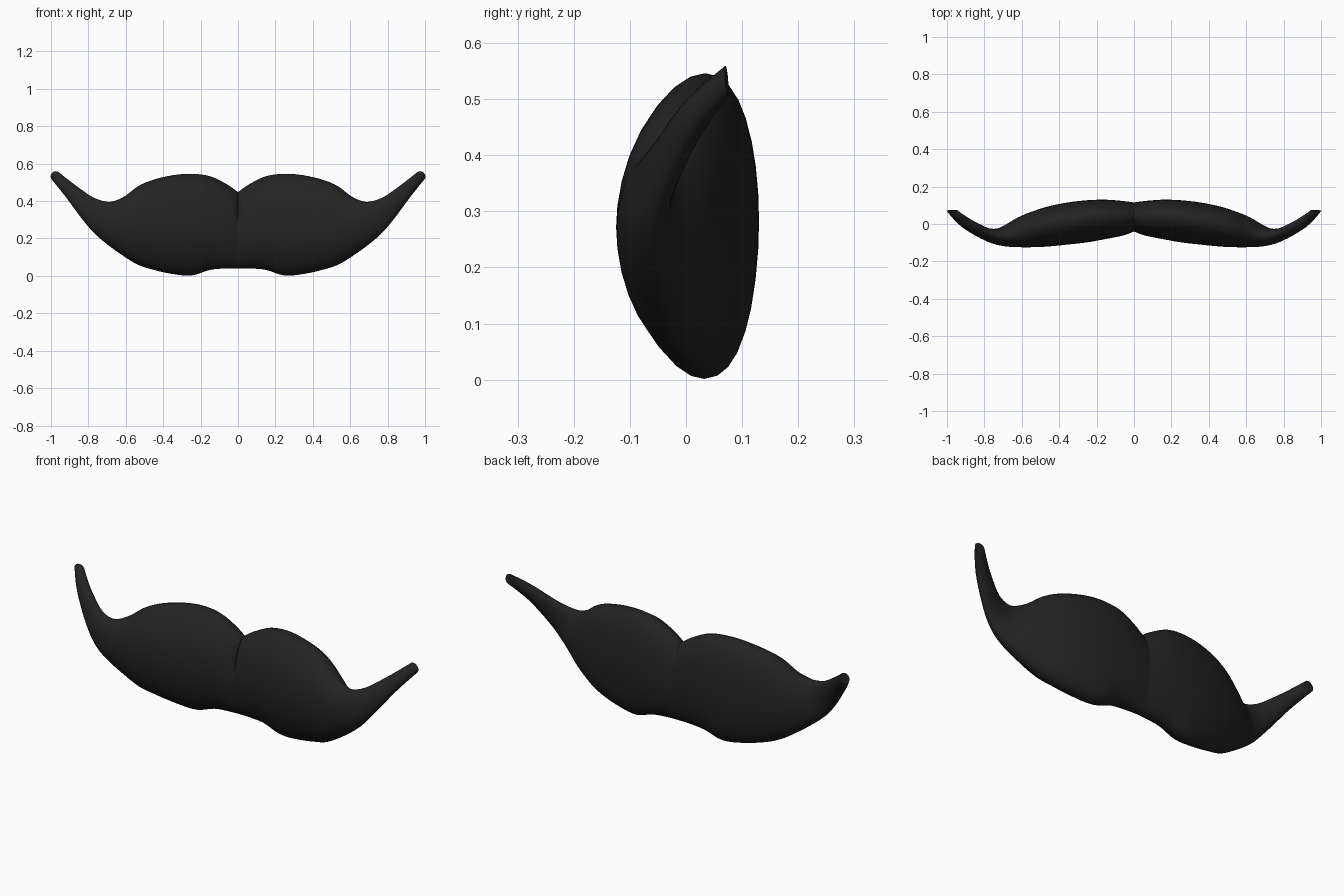
import bpy, bmesh, math
from mathutils import Vector

if "Cube" in bpy.data.objects:
    bpy.data.objects.remove(bpy.data.objects["Cube"])

# Cross-sections from the centre parting to the curled tip:
# top x, top z, bottom x, bottom z, front y, back y, ridge y, front lean in x
SECTIONS = [
    (0.00, .448, 0.00, .040, -.040, .115, .040, 0),
    (0.06, .490, 0.06, .040, -.062, .123, .040, 0),
    (0.15, .533, 0.15, .032, -.080, .130, .040, 0),
    (0.25, .546, 0.25, .002, -.098, .127, .035, 0),
    (0.35, .538, 0.36, .012, -.110, .115, .022, 0),
    (0.45, .515, 0.46, .035, -.120, .095, .005, 0),
    (0.53, .482, 0.54, .062, -.124, .070, -.015, 0),
    (0.60, .430, 0.63, .118, -.124, .038, -.035, 0),
    (0.66, .401, 0.71, .177, -.119, .000, -.055, .008),
    (0.71, .398, 0.77, .230, -.103, -.022, -.060, .018),
    (0.78, .423, 0.83, .302, -.070, -.022, -.045, .025),
    (0.86, .478, 0.905, .403, -.022, .014, -.004, .025),
    (0.91, .516, 0.952, .462, .020, .045, .032, .022),
    (0.955, .552, 0.994, .513, .069, .076, .073, .019),
]
SIDES, STEPS = 32, 4


def catmull(a, b, c, d, t):
    return [0.5 * (2*q + (r - p)*t + (2*p - 5*q + 4*r - s)*t*t + (3*q - p - 3*r + s)*t**3)
            for p, q, r, s in zip(a, b, c, d)]


def smooth_sections(rows):
    last = len(rows) - 1
    out = []
    for i in range(last):
        a, d = rows[max(i - 1, 0)], rows[min(i + 2, last)]
        out += [catmull(a, rows[i], rows[i + 1], d, k / STEPS) for k in range(STEPS)]
    return out + [rows[last]]


def ring_points(row, parting):
    tx, tz, bx, bz, yf, yk, ye, lean = row
    cx, cz, cy = (tx + bx) / 2, (tz + bz) / 2, (yf + yk) / 2
    vx, vz = (tx - bx) / 2, (tz - bz) / 2
    uz = -lean * vx / vz
    for k in range(SIDES):
        a = 2 * math.pi * k / SIDES
        c, s = math.cos(a), math.sin(a)
        p = Vector((cx + lean*c + vx*s,
                    cy + (yf - yk)/2*c + (ye - cy)*s*s,
                    cz + uz*c + vz*s))
        # shallow groove on the upper front of the parting
        if parting and c > 0 and p.z > 0.29:
            p.y += 0.025 * c
        yield p


# One half of the moustache, lofted and capped at the tip
bm = bmesh.new()
rings = [[bm.verts.new(p) for p in ring_points(row, i == 0)]
         for i, row in enumerate(smooth_sections(SECTIONS))]
for r0, r1 in zip(rings, rings[1:]):
    for k in range(SIDES):
        n = (k + 1) % SIDES
        bm.faces.new((r0[k], r0[n], r1[n], r1[k]))
tip = bm.faces.new(rings[-1])
bmesh.ops.recalc_face_normals(bm, faces=bm.faces)
if tip.normal.y < 0:
    bmesh.ops.reverse_faces(bm, faces=bm.faces)

mesh = bpy.data.meshes.new("moustache")
bm.to_mesh(mesh)
bm.free()
moustache = bpy.data.objects.new("moustache", mesh)
bpy.context.collection.objects.link(moustache)

# Black hair colour
black = bpy.data.materials.new("soft black")
black.diffuse_color = (0.017, 0.017, 0.017, 1)
black.use_nodes = True
black.node_tree.nodes["Principled BSDF"].inputs["Base Color"].default_value = black.diffuse_color
mesh.materials.append(black)

# Other half
mirror = moustache.modifiers.new("mirror", 'MIRROR')
mirror.use_clip = True
mirror.merge_threshold = 0.0005

bpy.context.view_layer.objects.active = moustache
moustache.select_set(True)
bpy.ops.object.modifier_apply(modifier="mirror")
bpy.ops.object.shade_smooth_by_angle(angle=math.radians(45))
